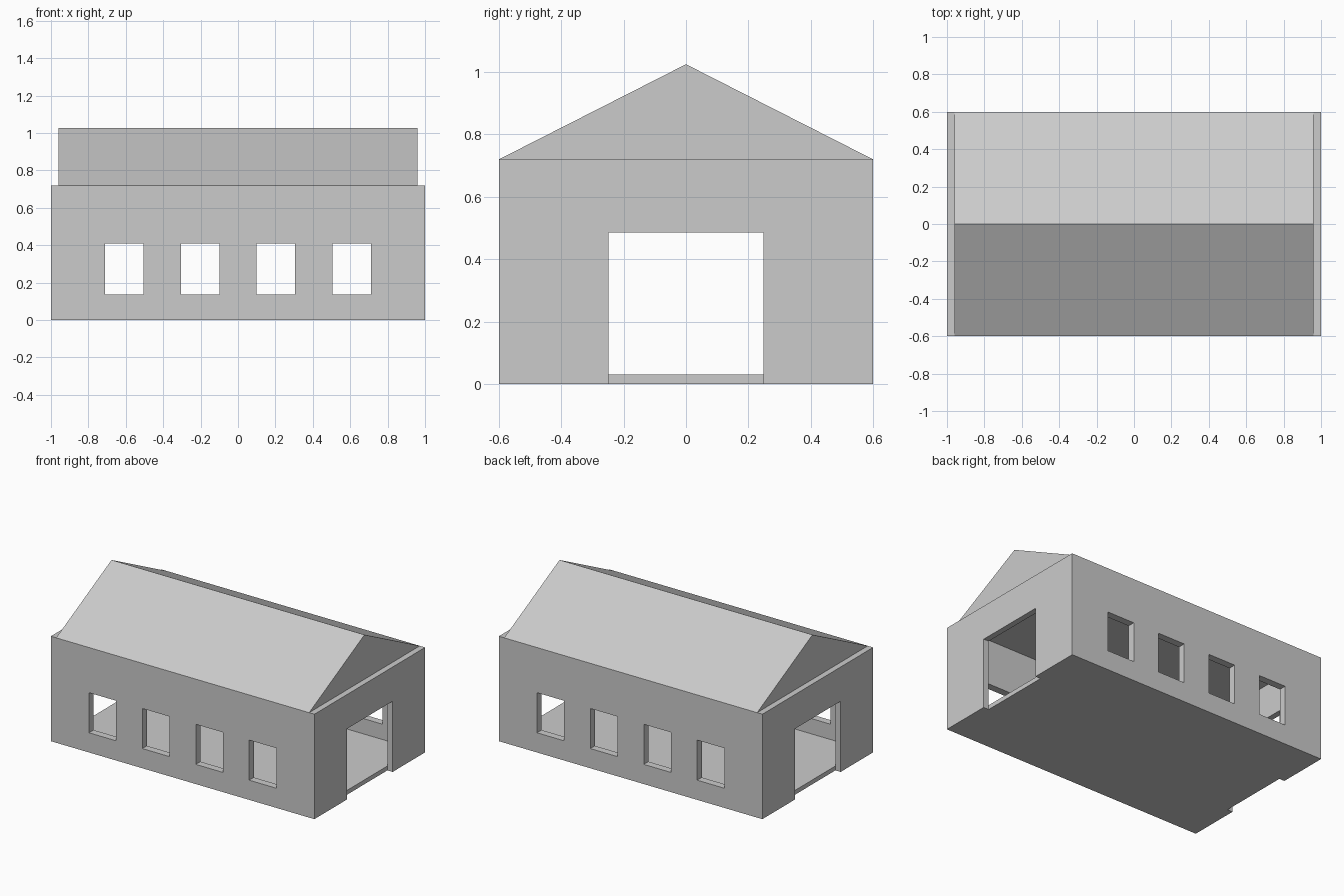
import bpy, bmesh

if "Cube" in bpy.data.objects:
    bpy.data.objects.remove(bpy.data.objects["Cube"], do_unlink=True)

LENGTH, WIDTH, EAVES, RIDGE = 2.0, 1.2, 0.72, 1.025
END_WALL, SIDE_WALL = 0.04, 0.05
FLOOR_TOP = 0.03
INNER_X = LENGTH / 2 - END_WALL
INNER_Y = WIDTH / 2 - SIDE_WALL

grey = bpy.data.materials.new("light_grey")
grey.use_nodes = True
grey.diffuse_color = (0.6, 0.6, 0.6, 1)
grey.node_tree.nodes["Principled BSDF"].inputs["Base Color"].default_value = (0.6, 0.6, 0.6, 1)


def prism(name, profile, x0, x1):
    """Extrude a (y, z) profile along x."""
    bm = bmesh.new()
    face = bm.faces.new([bm.verts.new((x0, y, z)) for y, z in profile])
    out = bmesh.ops.extrude_face_region(bm, geom=[face])
    moved = [v for v in out["geom"] if isinstance(v, bmesh.types.BMVert)]
    bmesh.ops.translate(bm, verts=moved, vec=(x1 - x0, 0, 0))
    bmesh.ops.recalc_face_normals(bm, faces=bm.faces)
    mesh = bpy.data.meshes.new(name)
    bm.to_mesh(mesh)
    bm.free()
    mesh.materials.append(grey)
    obj = bpy.data.objects.new(name, mesh)
    bpy.context.collection.objects.link(obj)
    return obj


def box(name, x0, x1, half_y, z0, z1):
    return prism(name, [(-half_y, z0), (half_y, z0), (half_y, z1), (-half_y, z1)], x0, x1)


def cut(obj, cutter):
    """Subtract the cutter from the object, then discard it."""
    cutter.hide_render = True
    mod = obj.modifiers.new("opening", "BOOLEAN")
    mod.operation, mod.solver, mod.object = "DIFFERENCE", "EXACT", cutter
    bpy.context.view_layer.objects.active = obj
    bpy.ops.object.modifier_apply(modifier=mod.name)
    bpy.data.objects.remove(cutter, do_unlink=True)


# Four walls as an open shell
walls = box("walls", -LENGTH / 2, LENGTH / 2, WIDTH / 2, 0, EAVES)
cut(walls, box("cavity_cutter", -INNER_X, INNER_X, INNER_Y, -0.1, EAVES + 0.1))

# Doorway through both end walls
cut(walls, box("door_cutter", -1.2, 1.2, 0.248, -0.1, 0.485))

# Four windows through both side walls
for x in (-0.608, -0.203, 0.203, 0.608):
    cut(walls, box("window_cutter", x - 0.103, x + 0.103, 0.8, 0.135, 0.41))

# Floor slab between the walls
box("floor", -INNER_X, INNER_X, INNER_Y, 0, FLOOR_TOP)

# Gabled roof with closed ends and a flat ceiling
prism("roof", [(-WIDTH / 2, EAVES), (WIDTH / 2, EAVES), (0, RIDGE)], -INNER_X, INNER_X)
